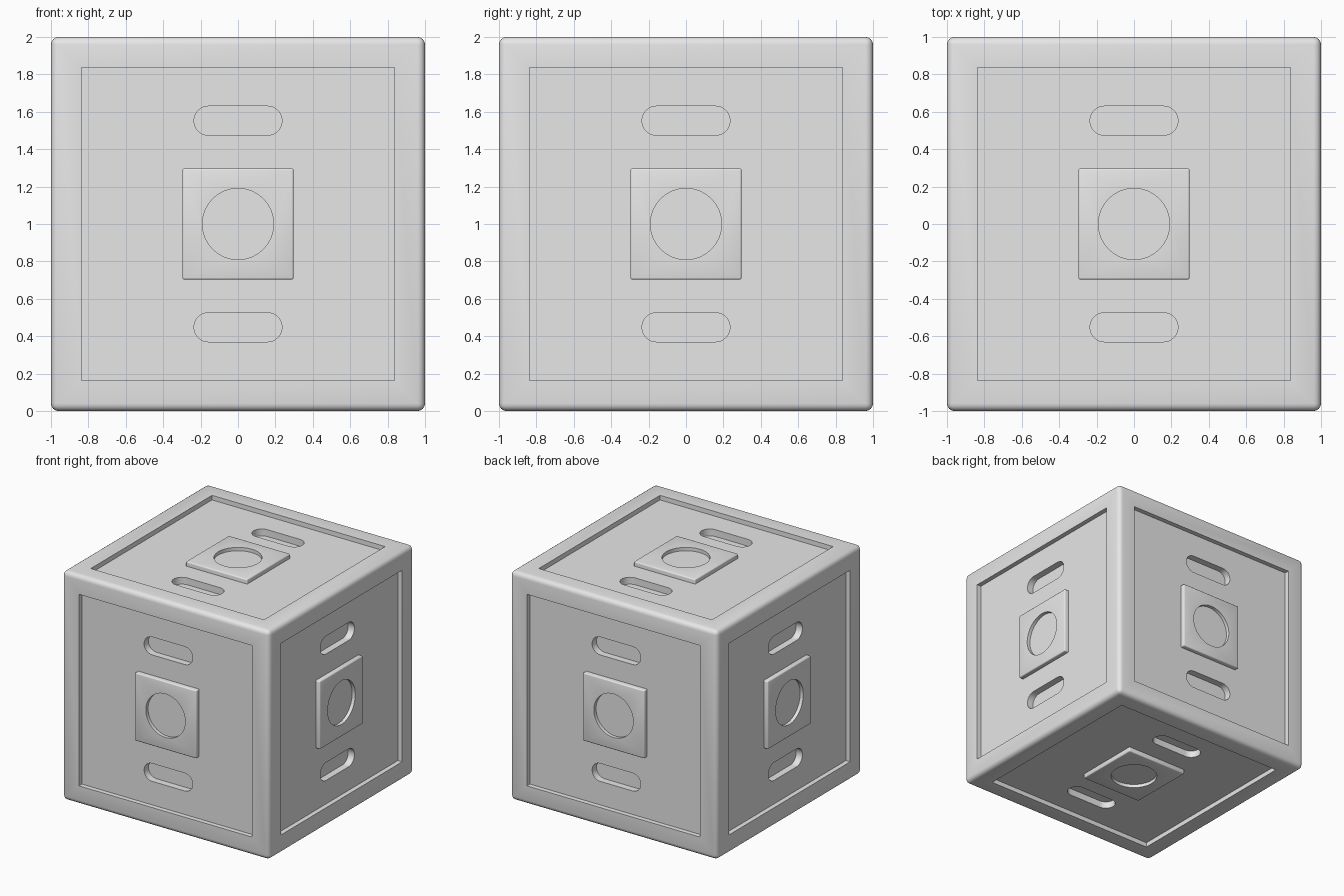
import bpy, bmesh
from math import pi, cos, sin
from mathutils import Matrix, Vector

if "Cube" in bpy.data.objects:
    bpy.data.objects.remove(bpy.data.objects["Cube"])

R = Matrix.Rotation
UP = Matrix.Translation((0, 0, 1))
# Orientation of each cube side, modelled flat with local +z facing outward
SIDES = [R(0, 4, 'X'), R(pi, 4, 'X')] + [R(i * pi / 2, 4, 'Z') @ R(pi / 2, 4, 'X') for i in range(4)]

FRAME = 0.785      # half size of the recessed panel
FLOOR = 0.96       # panel floor, measured from the cube centre
BEVEL = 0.04

grey = bpy.data.materials.new("light_grey")
grey.diffuse_color = (0.8, 0.8, 0.8, 1)
grey.use_nodes = True
grey.node_tree.nodes["Principled BSDF"].inputs["Base Color"].default_value = grey.diffuse_color


def make_object(name, bm):
    bmesh.ops.recalc_face_normals(bm, faces=bm.faces[:])
    mesh = bpy.data.meshes.new(name)
    bm.to_mesh(mesh)
    bm.free()
    mesh.materials.append(grey)
    obj = bpy.data.objects.new(name, mesh)
    bpy.context.collection.objects.link(obj)
    return obj


def add_prism(bm, points, z0, z1, matrix, bevel=0):
    """Extrude a closed outline from z0 to z1, optionally rounding all but the base."""
    part = bmesh.new()
    face = part.faces.new([part.verts.new((x, y, z0)) for x, y in points])
    ext = bmesh.ops.extrude_face_region(part, geom=[face], use_keep_orig=True)
    top = [v for v in ext['geom'] if isinstance(v, bmesh.types.BMVert)]
    bmesh.ops.translate(part, verts=top, vec=(0, 0, z1 - z0))
    if bevel:
        edges = [e for e in part.edges if max(v.co.z for v in e.verts) > z0 + 0.001]
        bmesh.ops.bevel(part, geom=edges, offset=bevel, segments=3, profile=0.5, affect='EDGES')
    part.transform(matrix)
    tmp = bpy.data.meshes.new("tmp")
    part.to_mesh(tmp)
    part.free()
    bm.from_mesh(tmp)
    bpy.data.meshes.remove(tmp)


def cut(obj, cutter):
    mod = obj.modifiers.new("cut", 'BOOLEAN')
    mod.operation = 'DIFFERENCE'
    mod.solver = 'EXACT'
    mod.object = cutter
    bpy.context.view_layer.objects.active = obj
    bpy.ops.object.modifier_apply(modifier=mod.name)
    bpy.data.objects.remove(cutter)


def arc(cx, r, a0, a1, n):
    return [(cx + r * cos(a0 + (a1 - a0) * i / n), r * sin(a0 + (a1 - a0) * i / n)) for i in range(n + 1)]


# Rounded cube body with a recessed panel on every side
bm = bmesh.new()
bmesh.ops.create_cube(bm, size=2)
bmesh.ops.bevel(bm, geom=bm.edges[:], offset=BEVEL, segments=4, profile=0.5, affect='EDGES')
panels = [f for f in bm.faces if f.calc_area() > 1]
bmesh.ops.inset_individual(bm, faces=panels, thickness=1 - BEVEL - FRAME, depth=0)
bmesh.ops.inset_individual(bm, faces=panels, thickness=0.001, depth=FLOOR - 1)
bm.transform(UP)
body = make_object("cube_body", bm)

# Rounded slots either side of each panel centre
slot = arc(0.157, 0.078, -pi / 2, pi / 2, 16) + arc(-0.157, 0.078, pi / 2, 3 * pi / 2, 16)
bm = bmesh.new()
for side in SIDES:
    for y in (-0.552, 0.552):
        add_prism(bm, slot, FLOOR - 0.06, FLOOR + 0.02, UP @ side @ Matrix.Translation((0, y, 0)))
cut(body, make_object("slot_cutter", bm))

# Raised square blocks with a round pocket in each
h = 0.297
square = [(-h, -h), (h, -h), (h, h), (-h, h)]
blocks, pockets = bmesh.new(), bmesh.new()
for side in SIDES:
    add_prism(blocks, square, FLOOR - 0.01, 1.0, UP @ side, bevel=0.01)
    add_prism(pockets, arc(0, 0.19, 0, 2 * pi, 64)[:-1], 0.97, 1.05, UP @ side)
block_obj = make_object("centre_blocks", blocks)
cut(block_obj, make_object("pocket_cutter", pockets))

# Smooth shading with crisp cut edges
for obj in (body, block_obj):
    bpy.ops.object.select_all(action='DESELECT')
    obj.select_set(True)
    bpy.context.view_layer.objects.active = obj
    bpy.ops.object.shade_smooth_by_angle(angle=pi / 6)
